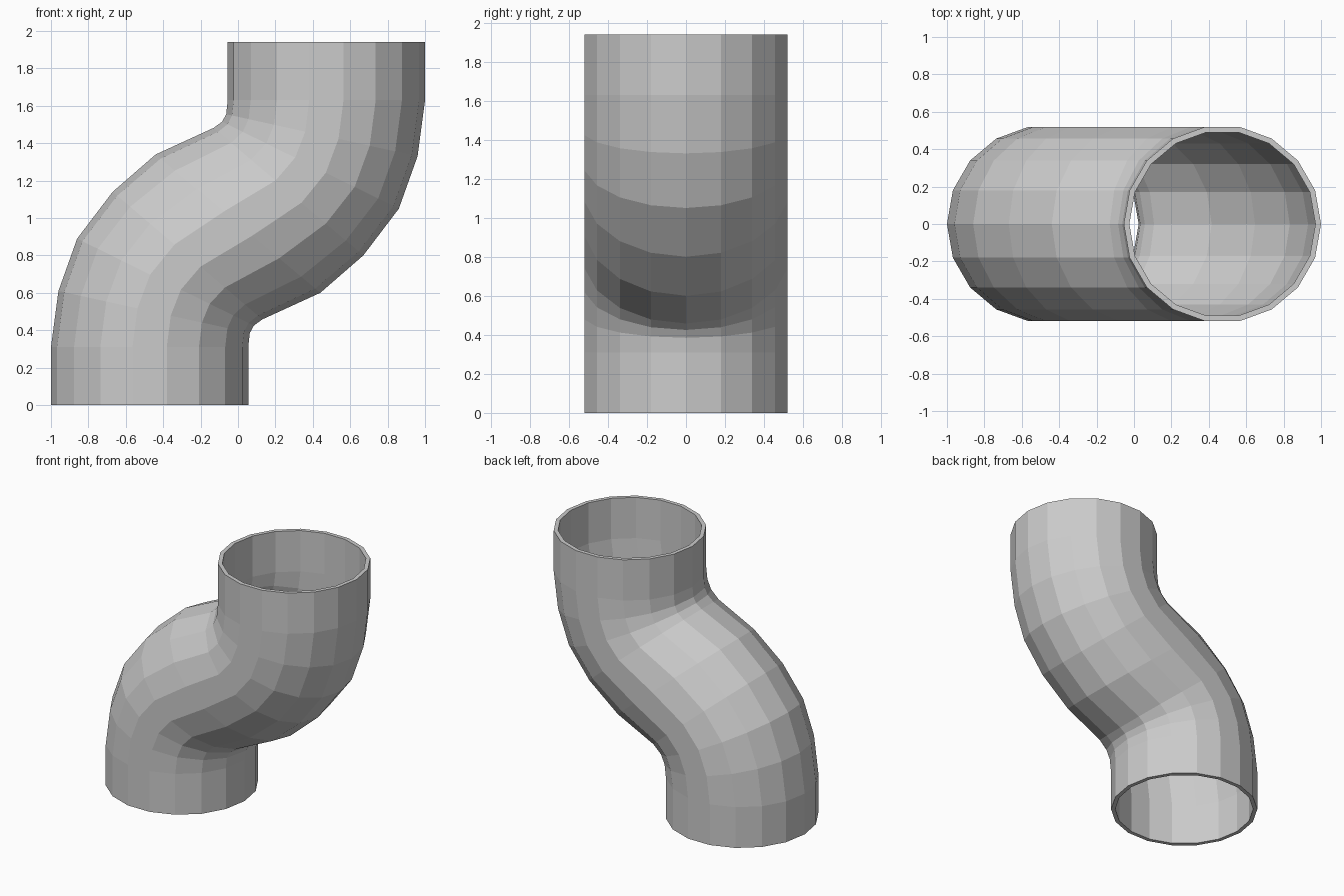
import bpy, bmesh, math
from mathutils import Vector

if "Cube" in bpy.data.objects:
    bpy.data.objects.remove(bpy.data.objects["Cube"])

SIDES = 18
HALF_DEPTH = 0.5275   # ring radius along y
BORE = 0.943          # inner radius / outer radius
HEIGHT = 1.94

# Lower half of the bend: outer-left and inner-right point (x, z) of each ring
lower = [((-1.0, 0.0), (0.055, 0.0)),
         ((-1.0, 0.31), (0.055, 0.31)),
         ((-0.96, 0.61), (0.063, 0.385)),
         ((-0.86, 0.89), (0.085, 0.425)),
         ((-0.67, 1.14), (0.13, 0.458))]
middle = [((-0.44, 1.34), (0.44, 0.60))]


def turn(p):
    """Rotate a profile point half a turn about the pipe's centre."""
    return (-p[0], HEIGHT - p[1])


# The upper half is the lower half turned upside down
rings = lower + middle + [(turn(b), turn(a)) for a, b in reversed(lower)]

bm = bmesh.new()


def add_ring(left, right, scale):
    a, b = Vector((left[0], 0, left[1])), Vector((right[0], 0, right[1]))
    centre, axis = (a + b) / 2, (b - a) / 2 * scale
    side = Vector((0, HALF_DEPTH * scale, 0))
    return [bm.verts.new(centre + axis * math.cos(t) + side * math.sin(t))
            for t in (math.tau * i / SIDES for i in range(SIDES))]


# Outer wall up, then bore down, closed through the two rims
loops = [add_ring(a, b, 1.0) for a, b in rings]
loops += [add_ring(a, b, BORE) for a, b in reversed(rings)]
for k, lo in enumerate(loops):
    hi = loops[(k + 1) % len(loops)]
    for i in range(SIDES):
        j = (i + 1) % SIDES
        bm.faces.new((lo[i], lo[j], hi[j], hi[i]))
bmesh.ops.recalc_face_normals(bm, faces=bm.faces[:])

mesh = bpy.data.meshes.new("offset_pipe")
bm.to_mesh(mesh)
bm.free()
bpy.context.collection.objects.link(bpy.data.objects.new("offset_pipe", mesh))
